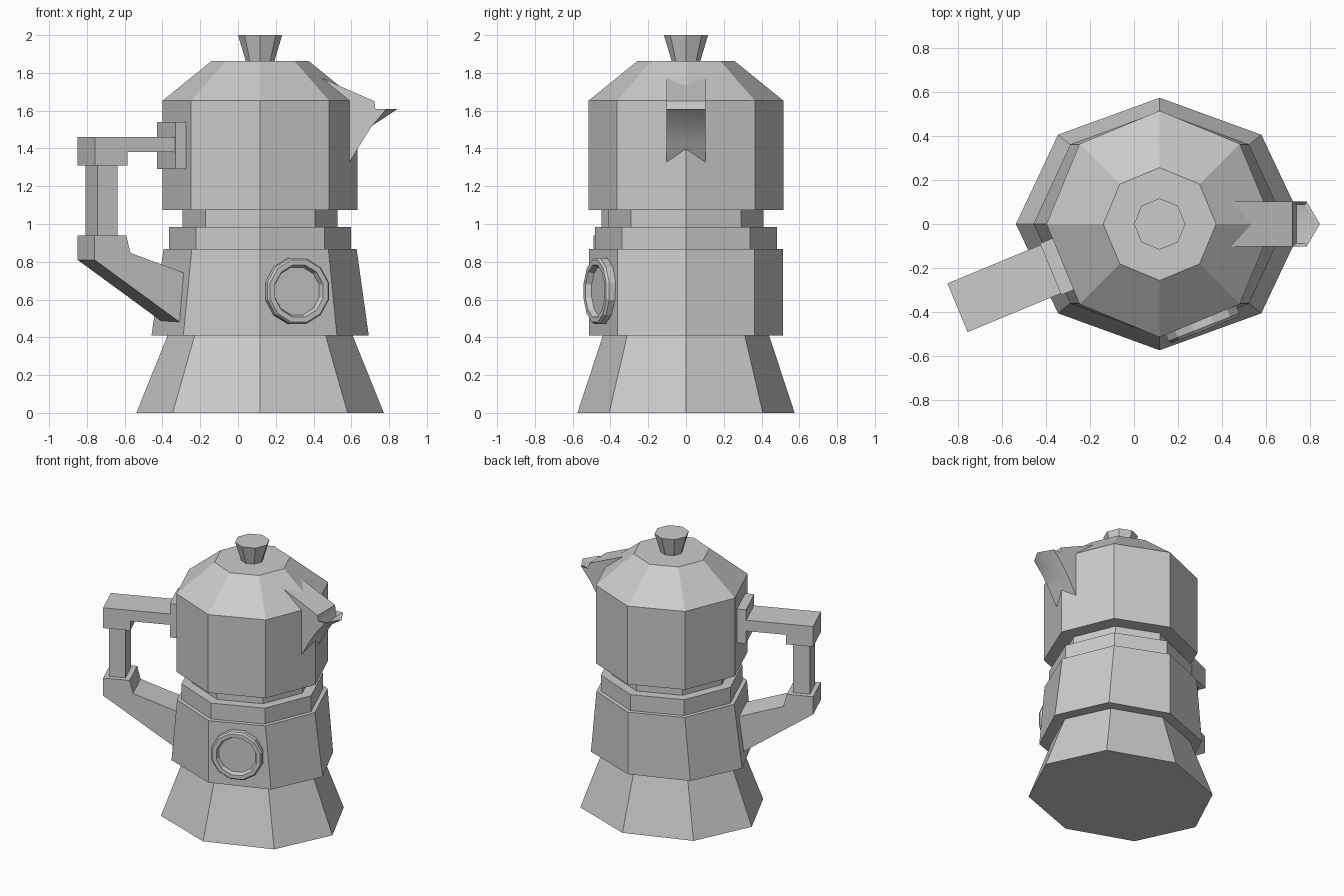
import bpy, bmesh, math
from mathutils import Matrix, Vector

if "Cube" in bpy.data.objects:
    bpy.data.objects.remove(bpy.data.objects["Cube"])

CX = 0.117  # pot axis


def finish(name, bm, matrix=None):
    if matrix:
        bm.transform(matrix)
    bmesh.ops.recalc_face_normals(bm, faces=bm.faces)
    mesh = bpy.data.meshes.new(name)
    bm.to_mesh(mesh)
    bm.free()
    ob = bpy.data.objects.new(name, mesh)
    bpy.context.collection.objects.link(ob)
    return ob


def loft(name, rings, sides=8, phase=0.0, matrix=None):
    """Closed solid through rings given as (z, radius_x, radius_y)."""
    bm = bmesh.new()
    loops = []
    for z, rx, ry in rings:
        angles = [phase + math.tau * i / sides for i in range(sides)]
        loops.append([bm.verts.new((rx * math.cos(a), ry * math.sin(a), z)) for a in angles])
    for lo, hi in zip(loops, loops[1:]):
        for i in range(sides):
            j = (i + 1) % sides
            bm.faces.new((lo[i], lo[j], hi[j], hi[i]))
    bm.faces.new(loops[0][::-1])
    bm.faces.new(loops[-1])
    return finish(name, bm, matrix or Matrix.Translation((CX, 0, 0)))


def slab(name, profile, half_width, matrix):
    """Side profile (x, z) extruded symmetrically in y."""
    bm = bmesh.new()
    a, b = [[bm.verts.new((x, s * half_width, z)) for x, z in profile] for s in (-1, 1)]
    bm.faces.new(a)
    bm.faces.new(b[::-1])
    n = len(profile)
    for i in range(n):
        j = (i + 1) % n
        bm.faces.new((a[i], b[i], b[j], a[j]))
    return finish(name, bm, matrix)


# Octagonal body, bottom to top
loft("base_skirt", [(0, 0.655, 0.575), (0.41, 0.49, 0.44)])
loft("lower_chamber", [(0.41, 0.575, 0.513), (0.868, 0.511, 0.513)])
loft("collar_ring", [(0.868, 0.481, 0.481), (0.985, 0.481, 0.481)])
loft("neck_ring", [(0.985, 0.41, 0.41), (1.075, 0.41, 0.41)])
loft("upper_chamber", [(1.075, 0.516, 0.516), (1.653, 0.516, 0.516)])
loft("lid", [(1.653, 0.516, 0.516), (1.863, 0.257, 0.257)])
loft("lid_knob", [(1.863, 0.076, 0.076), (2.0, 0.117, 0.117)])

# Round valve bezel with recessed face on the front right facet
normal = Vector((0.363, -0.932, 0.0))
place = Matrix.Translation((0.307, -0.440, 0.645)) @ normal.to_track_quat('Z', 'Y').to_matrix().to_4x4()
loft("valve", [(-0.03, 0.18, 0.18), (0.032, 0.18, 0.18), (0.045, 0.17, 0.17),
               (0.045, 0.142, 0.142), (0.015, 0.13, 0.13)], 12, math.radians(15), place)

# Handle, laid out along its own radial axis
axis = Matrix.Translation((CX, 0, 0)) @ Matrix.Rotation(math.radians(202.5), 4, 'Z')
slab("handle_mount", [(0.45, 1.29), (0.538, 1.29), (0.538, 1.54), (0.45, 1.54)], 0.127, axis)
slab("handle_top_arm", [(0.50, 1.38), (0.81, 1.38), (0.81, 1.31), (0.997, 1.31),
                        (0.997, 1.46), (0.50, 1.46)], 0.12, axis)
slab("handle_grip", [(0.852, 0.93), (0.966, 0.93), (0.966, 1.32), (0.852, 1.32)], 0.083, axis)
slab("handle_lower_arm", [(0.46, 0.447), (0.997, 0.81), (0.997, 0.94), (0.816, 0.94),
                          (0.792, 0.847), (0.46, 0.733)], 0.118, axis)

# Spout: pointed lip, curved underside, hollow behind the lip
bm = bmesh.new()
stations = []
for y, tip in ((-0.102, 0.787), (0, 0.847), (0.102, 0.787)):
    outline = [(0.38, 1.80), (0.722, 1.65), (0.727, 1.61), (tip, 1.61), (0.71, 1.52),
               (0.652, 1.43), (0.594, 1.333), (0.54, 1.25), (0.38, 1.25)]
    stations.append([bm.verts.new((x, y, z)) for x, z in outline])
lip = []
for a, b in zip(stations, stations[1:]):
    for i in range(len(a)):
        j = (i + 1) % len(a)
        face = bm.faces.new((a[i], b[i], b[j], a[j]))
        if i == 2:
            lip.append(face)
bm.faces.new(stations[0])
bm.faces.new(stations[2][::-1])
bmesh.ops.recalc_face_normals(bm, faces=bm.faces)
bmesh.ops.inset_region(bm, faces=lip, thickness=0.014, use_even_offset=True)
for v in {v for f in lip for v in f.verts}:
    if v.co.x < 0.76:
        v.co.z -= 0.04
spout = finish("spout", bm)
bpy.context.view_layer.objects.active = spout
spout.select_set(True)
bpy.ops.object.shade_smooth_by_angle(angle=math.radians(30))
